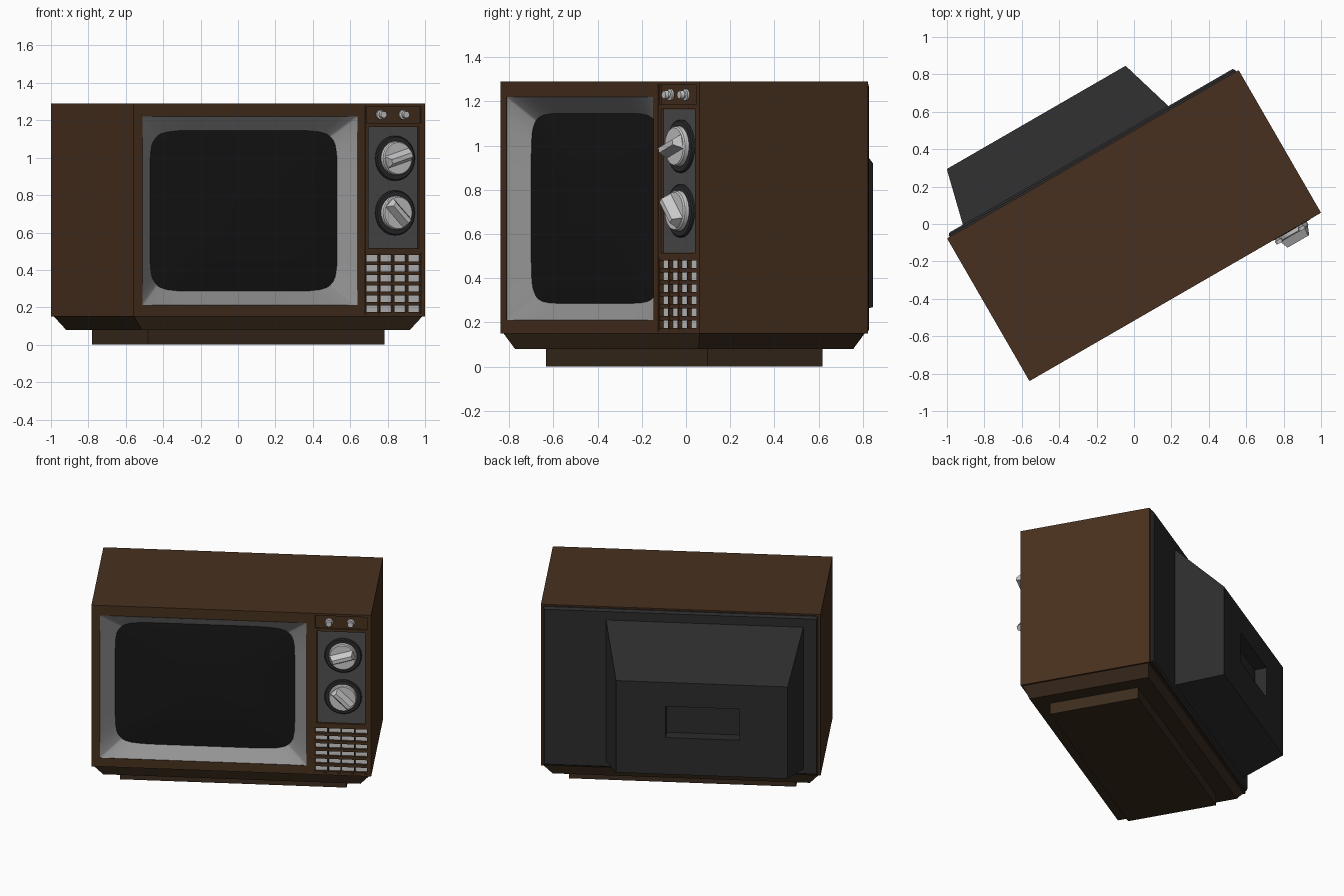
import bpy, bmesh, math
from mathutils import Matrix

if "Cube" in bpy.data.objects:
    bpy.data.objects.remove(bpy.data.objects["Cube"])

# Everything is built in cabinet axes (u right, v back, z up), then turned 30 degrees.
F = -0.448   # front face
B = 0.433    # rear of the wooden cabinet


def material(name, r, g, b):
    m = bpy.data.materials.new(name)
    m.diffuse_color = (r, g, b, 1)
    m.use_nodes = True
    m.node_tree.nodes["Principled BSDF"].inputs["Base Color"].default_value = m.diffuse_color
    return m


WOOD = material("wood", 0.065, 0.03, 0.013)
DARK_WOOD = material("dark_wood", 0.045, 0.025, 0.013)
BLACK = material("black_plastic", 0.025, 0.025, 0.025)
GLASS = material("screen_glass", 0.008, 0.008, 0.008)
PANEL = material("panel_grey", 0.08, 0.08, 0.08)
BEZEL = material("bezel_grey", 0.3, 0.3, 0.3)
METAL = material("metal", 0.55, 0.55, 0.55)


def loft(name, loops, mat, caps=(True, True), smooth=False):
    bm = bmesh.new()
    rings = [[bm.verts.new(p) for p in loop] for loop in loops]
    for a, b in zip(rings, rings[1:]):
        for i in range(len(a)):
            j = (i + 1) % len(a)
            bm.faces.new((a[i], a[j], b[j], b[i]))
    if caps[0]:
        bm.faces.new(rings[0])
    if caps[1]:
        bm.faces.new(rings[-1])
    bmesh.ops.recalc_face_normals(bm, faces=bm.faces)
    me = bpy.data.meshes.new(name)
    bm.to_mesh(me)
    bm.free()
    me.materials.append(mat)
    ob = bpy.data.objects.new(name, me)
    bpy.context.collection.objects.link(ob)
    if smooth:
        bpy.ops.object.select_all(action='DESELECT')
        ob.select_set(True)
        bpy.context.view_layer.objects.active = ob
        bpy.ops.object.shade_smooth_by_angle(angle=math.radians(35))
    return ob


def rect_v(v, u0, u1, z0, z1):
    return [(u0, v, z0), (u1, v, z0), (u1, v, z1), (u0, v, z1)]


def rect_z(z, u, v, cu=-0.004, cv=-0.0075):
    return [(cu - u, cv - v, z), (cu + u, cv - v, z), (cu + u, cv + v, z), (cu - u, cv + v, z)]


def box(name, u0, u1, v0, v1, z0, z1, mat):
    return loft(name, [rect_v(v0, u0, u1, z0, z1), rect_v(v1, u0, u1, z0, z1)], mat)


def turned(name, u, z, profile, mat, n=40):
    loops = [[(u + r * math.cos(2 * math.pi * i / n), v, z + r * math.sin(2 * math.pi * i / n))
              for i in range(n)] for r, v in profile]
    return loft(name, loops, mat, smooth=True)


def cut(ob, *size):
    cutter = box("cutter", *size, ob.data.materials[0])
    cutter.hide_render = True
    mod = ob.modifiers.new("cut", 'BOOLEAN')
    mod.operation = 'DIFFERENCE'
    mod.solver = 'EXACT'
    mod.object = cutter
    bpy.context.view_layer.objects.active = ob
    bpy.ops.object.modifier_apply(modifier=mod.name)
    bpy.data.objects.remove(cutter)


# Wooden cabinet with openings for the screen and the controls
cabinet = box("cabinet", -0.904, 0.896, F, B, 0.15, 1.29, WOOD)
cut(cabinet, -0.848, 0.48, -0.6, -0.34, 0.212, 1.22)
cut(cabinet, 0.524, 0.529, -0.6, F + 0.008, 0.16, 1.28)
cut(cabinet, 0.536, 0.87, -0.6, F + 0.01, 1.185, 1.275)
cut(cabinet, 0.548, 0.858, -0.6, F + 0.014, 0.515, 1.165)
cut(cabinet, 0.53, 0.876, -0.6, F + 0.026, 0.165, 0.49)

# Tapered skirt and plinth
loft("skirt", [rect_z(0.08, 0.828, 0.405), rect_z(0.15, 0.888, 0.43)], DARK_WOOD)
loft("plinth", [rect_z(0, 0.73, 0.30), rect_z(0.08, 0.73, 0.30)], DARK_WOOD)

# Screen surround: straight outer edge to rounded inner edge, then a domed screen
side = [-math.sin(math.pi / 2 * (1 - k / 8)) for k in range(16)]
square = []
for c, s in ((1, 0), (0, 1), (-1, 0), (0, -1)):
    square += [(c * t + s, s * t - c) for t in side]


def rounded(v, scale, n=9):
    pts = []
    for x, y in square:
        k = scale / (abs(x) ** n + abs(y) ** n) ** (1 / n)
        pts.append((-0.18 + 0.578 * x * k, v, 0.716 + 0.43 * y * k))
    return pts


outer = [(-0.184 + 0.664 * x, F + 0.002, 0.716 + 0.504 * y) for x, y in square]
loft("screen_bezel", [outer, rounded(-0.371, 1)], BEZEL, (False, False), True)
loft("screen", [rounded(-0.371 - 0.025 * (1 - s * s), s) for s in (1, 0.85, 0.65, 0.4, 0.15)],
     GLASS, (False, True), True)

# Tuning panel with two dials
box("tuning_panel", 0.55, 0.856, F + 0.012, F + 0.03, 0.517, 1.163, PANEL)
for label, z, ang in (("upper", 0.997, 17), ("lower", 0.705, -45)):
    turned(label + "_dial_ring", 0.715, z, [(0.12, F + 0.014), (0.12, F + 0.003), (0.114, F - 0.002),
                                            (0.095, F - 0.002)], BLACK)
    turned(label + "_dial", 0.715, z, [(0.092, F), (0.09, F - 0.022), (0.084, F - 0.028)], METAL)
    c, s = math.cos(math.radians(ang)), math.sin(math.radians(ang))
    grip = [[(0.715 + a * c - b * s, v, z + a * s + b * c)
             for a, b in ((-l, -w), (l, -w), (l, w), (-l, w))]
            for v, l, w in ((F - 0.026, 0.078, 0.034), (F - 0.072, 0.066, 0.012))]
    loft(label + "_dial_grip", grip, METAL)

# Two small knobs
for label, u in (("left", 0.625), ("right", 0.765)):
    turned(label + "_small_knob", u, 1.23, [(0.026, F + 0.012), (0.026, F), (0.014, F - 0.002), (0.014, F - 0.01),
                                            (0.02, F - 0.012), (0.018, F - 0.03)], METAL, 20)

# Speaker grille: pale backing behind a dark lattice
box("grille_backing", 0.53, 0.876, F + 0.02, F + 0.028, 0.165, 0.49, METAL)
for i in range(5):
    u = 0.532 + 0.0855 * i
    box("grille_upright", u - 0.004, u + 0.004, F, F + 0.022, 0.165, 0.49, WOOD)
for i in range(7):
    z = 0.165 + 0.0542 * i
    box("grille_slat", 0.53, 0.876, F + 0.002, F + 0.022, max(z - 0.01, 0.165), min(z + 0.01, 0.49), WOOD)

# Back panel and tapered tube housing with a recessed socket
loft("back_panel", [rect_v(B - 0.01, -0.888, 0.88, 0.16, 1.28), rect_v(B + 0.01, -0.888, 0.88, 0.16, 1.28),
                    rect_v(B + 0.021, -0.878, 0.87, 0.17, 1.265)], BLACK)
housing = loft("tube_housing", [rect_v(B + 0.01, -0.797, 0.478, 0.2, 1.215),
                                rect_v(0.755, -0.72, 0.384, 0.27, 0.92)], BLACK)
cut(housing, -0.41, 0.065, 0.675, 0.9, 0.53, 0.75)

# Turn the whole set
turn = Matrix.Rotation(math.radians(30), 4, 'Z')
for ob in bpy.context.scene.objects:
    ob.matrix_world = turn
